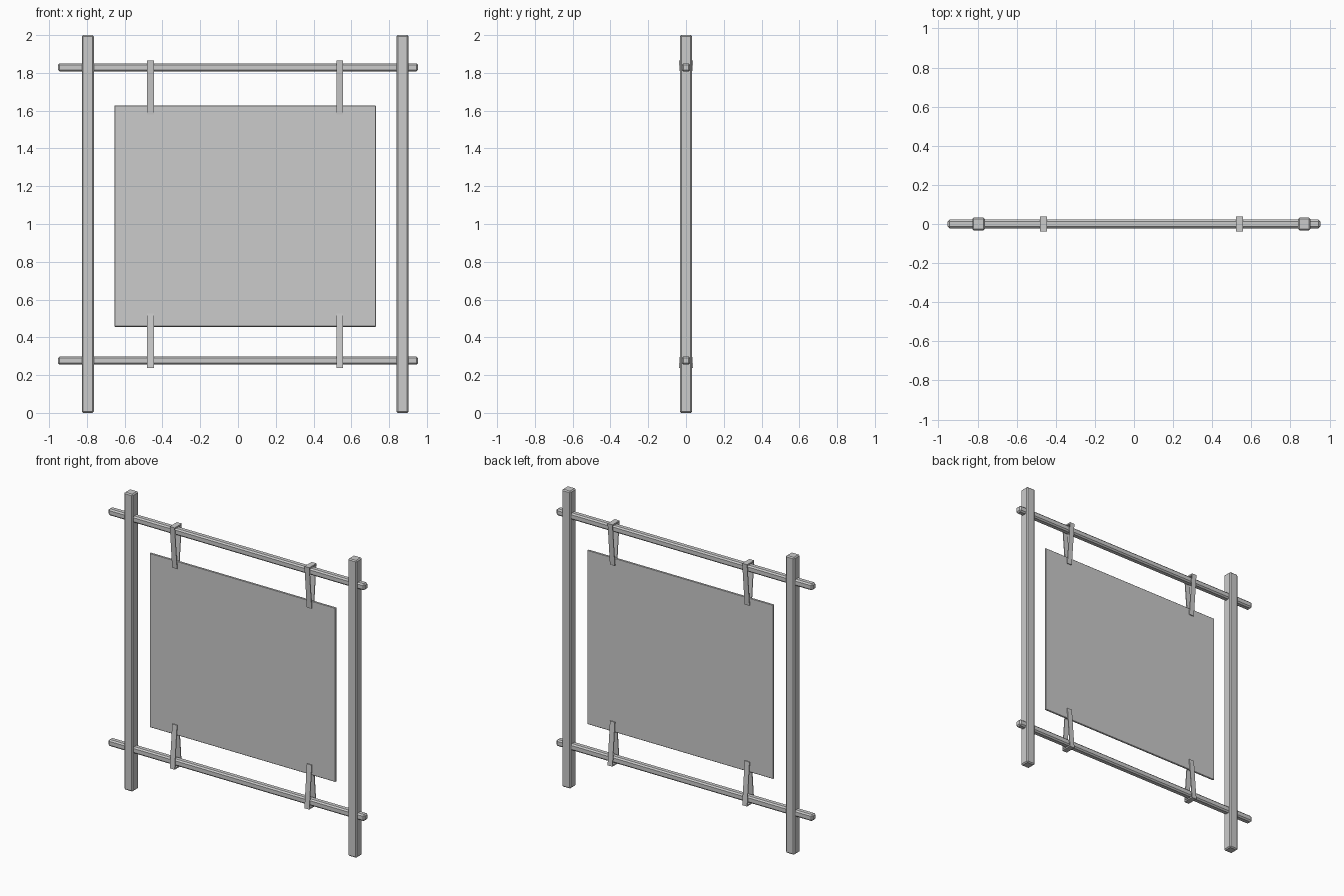
import bpy, bmesh

if "Cube" in bpy.data.objects:
    bpy.data.objects.remove(bpy.data.objects["Cube"])

CX = 0.038  # middle between the posts


def make_object(name, bm):
    bmesh.ops.recalc_face_normals(bm, faces=bm.faces[:])
    mesh = bpy.data.meshes.new(name)
    bm.to_mesh(mesh)
    bm.free()
    obj = bpy.data.objects.new(name, mesh)
    bpy.context.collection.objects.link(obj)
    return obj


def box(name, lo, hi, chamfer):
    bm = bmesh.new()
    bmesh.ops.create_cube(bm, size=1)
    for v in bm.verts:
        v.co = [(a + b) / 2 + c * (b - a) for a, b, c in zip(lo, hi, v.co)]
    bmesh.ops.bevel(bm, geom=bm.edges[:], offset=chamfer, segments=1,
                    affect='EDGES', profile=0.5)
    return make_object(name, bm)


def strap(name, x, z_fold, z_tip, width=0.036, t=0.006):
    """Strip folded over a rail, its two legs closing on the panel."""
    s = 1 if z_fold > z_tip else -1
    half = [(0.013, z_tip), (0.038, z_fold)]          # outer line
    inner = [(0.038 - t, z_fold - s * 0.010), (0.013 - t, z_tip)]
    right = half + [(-y, z) for y, z in reversed(half)]
    left = [(-y, z) for y, z in reversed(inner)] + inner
    outline = right + left
    bm = bmesh.new()
    face = bm.faces.new([bm.verts.new((x - width / 2, y, z)) for y, z in outline])
    ext = bmesh.ops.extrude_face_region(bm, geom=[face])
    for v in ext['geom']:
        if isinstance(v, bmesh.types.BMVert):
            v.co.x += width
    return make_object(name, bm)


# Upright posts
for side, sx in (("left", -1), ("right", 1)):
    x = CX + sx * 0.833
    box(f"{side}_post", (x - 0.032, -0.032, 0), (x + 0.032, 0.032, 2), 0.007)

# Cross rails
for level, z in (("upper", 1.829), ("lower", 0.277)):
    box(f"{level}_rail", (-0.953, -0.022, z - 0.022), (0.953, 0.022, z + 0.022), 0.009)

# Hanging panel
box("panel", (-0.654, -0.006, 0.456), (0.730, 0.006, 1.628), 0.003)

# Straps tying the panel to the rails
for side, sx in (("left", -1), ("right", 1)):
    x = CX + sx * 0.501
    strap(f"upper_{side}_strap", x, 1.865, 1.579)
    strap(f"lower_{side}_strap", x, 0.238, 0.527)
